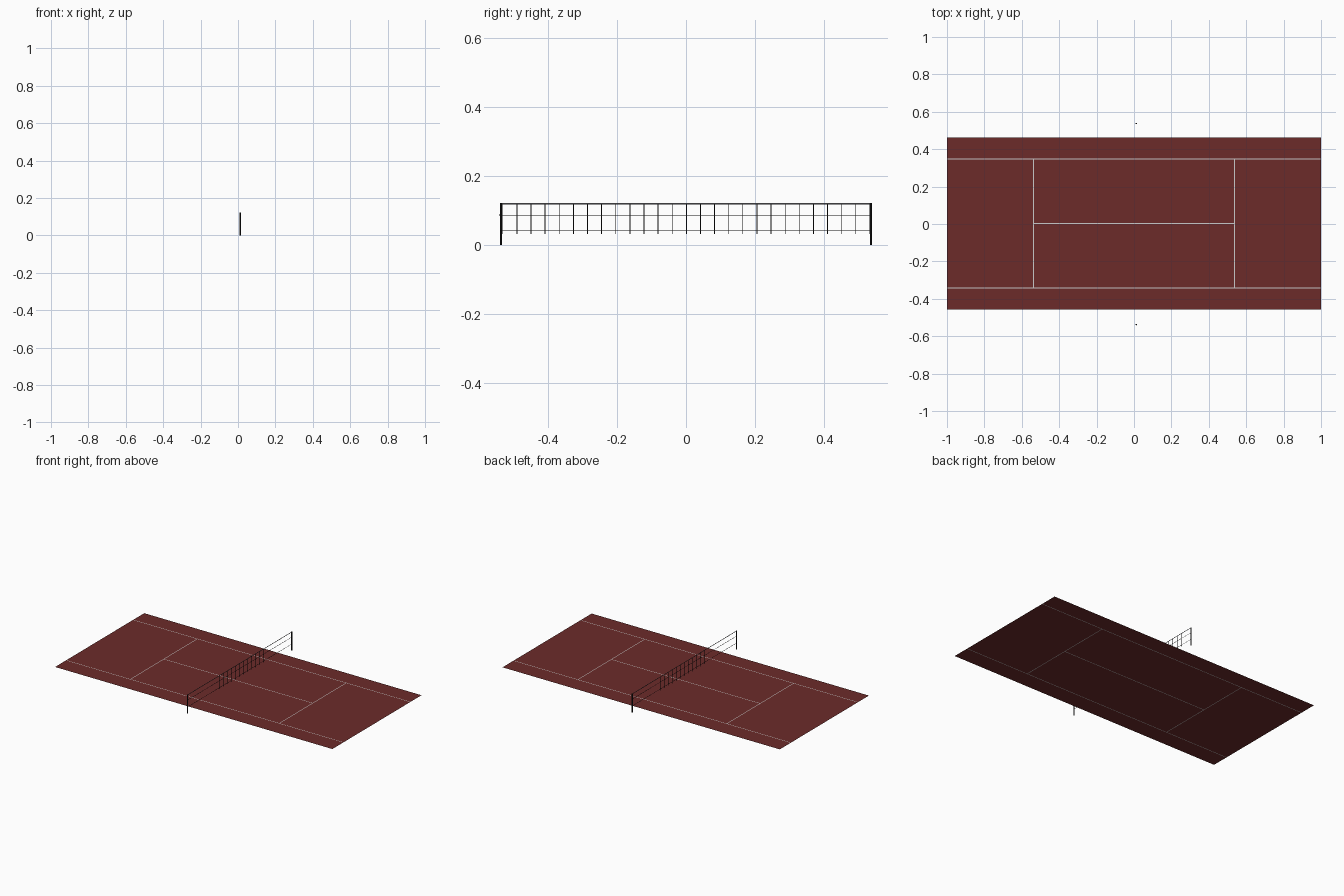
import bpy, bmesh

if "Cube" in bpy.data.objects:
    bpy.data.objects.remove(bpy.data.objects["Cube"])


def material(name, rgb):
    m = bpy.data.materials.new(name)
    m.diffuse_color = (*rgb, 1)
    m.use_nodes = True
    m.node_tree.nodes["Principled BSDF"].inputs["Base Color"].default_value = m.diffuse_color
    return m


CLAY = material("clay_red", (0.15, 0.024, 0.023))
WHITE = material("line_white", (0.8, 0.8, 0.8))
BLACK = material("net_black", (0.012, 0.012, 0.012))
GREY = material("cable_grey", (0.12, 0.12, 0.13))


def finish(name, bm, mats):
    me = bpy.data.meshes.new(name)
    bm.to_mesh(me)
    bm.free()
    for m in mats:
        me.materials.append(m)
    ob = bpy.data.objects.new(name, me)
    bpy.context.collection.objects.link(ob)
    return ob


# Court: one flat sheet, with the white lines inlaid as narrow cells
W = 0.002
CY = 0.003
xs = [-1, -0.537 - W, -0.537 + W, 0.537 - W, 0.537 + W, 1]
ys = [CY + v for v in (-0.459, -0.345 - W, -0.345 + W, -W, W,
                       0.345 - W, 0.345 + W, 0.459)]
bm = bmesh.new()
grid = [[bm.verts.new((x, y, 0)) for y in ys] for x in xs]
for i in range(len(xs) - 1):
    for j in range(len(ys) - 1):
        f = bm.faces.new((grid[i][j], grid[i + 1][j],
                          grid[i + 1][j + 1], grid[i][j + 1]))
        sideline = j in (1, 5)
        service = i in (1, 3) and 1 <= j <= 5
        centre = j == 3 and 1 <= i <= 3
        f.material_index = int(sideline or service or centre)
finish("court", bm, [CLAY, WHITE])

NX = 0.012
POST_Y = 0.537


# Net parts: flat strips in the y-z plane
def strip(bm, y0, y1, z0, z1):
    bm.faces.new([bm.verts.new((NX, y, z)) for y, z in
                  ((y0, z0), (y1, z0), (y1, z1), (y0, z1))])


T = 0.0012
bm = bmesh.new()
for k in range(27):
    y = -0.532 + k * 0.041
    strip(bm, y - T, y + T, 0.031, 0.118)
for z in (0.041, 0.086):
    strip(bm, -POST_Y, POST_Y, z - T, z + T)
finish("net_mesh", bm, [BLACK])

bm = bmesh.new()
strip(bm, -POST_Y, POST_Y, 0.1175, 0.1215)
finish("net_top_cable", bm, [GREY])

# Posts
for name, s in (("post_front", -1), ("post_back", 1)):
    bm = bmesh.new()
    bmesh.ops.create_cone(bm, cap_ends=True, segments=12, radius1=0.0033,
                          radius2=0.0033, depth=0.122)
    bmesh.ops.translate(bm, verts=bm.verts, vec=(NX, s * POST_Y, 0.061))
    ob = finish(name, bm, [BLACK])
    bpy.context.view_layer.objects.active = ob
    ob.select_set(True)
    bpy.ops.object.shade_smooth_by_angle()
    ob.select_set(False)

# Small winding handle on the front post
bm = bmesh.new()
bmesh.ops.create_cube(bm, size=0.003)
bmesh.ops.translate(bm, verts=bm.verts, vec=(NX, -POST_Y - 0.004, 0.087))
finish("net_winder", bm, [BLACK])
